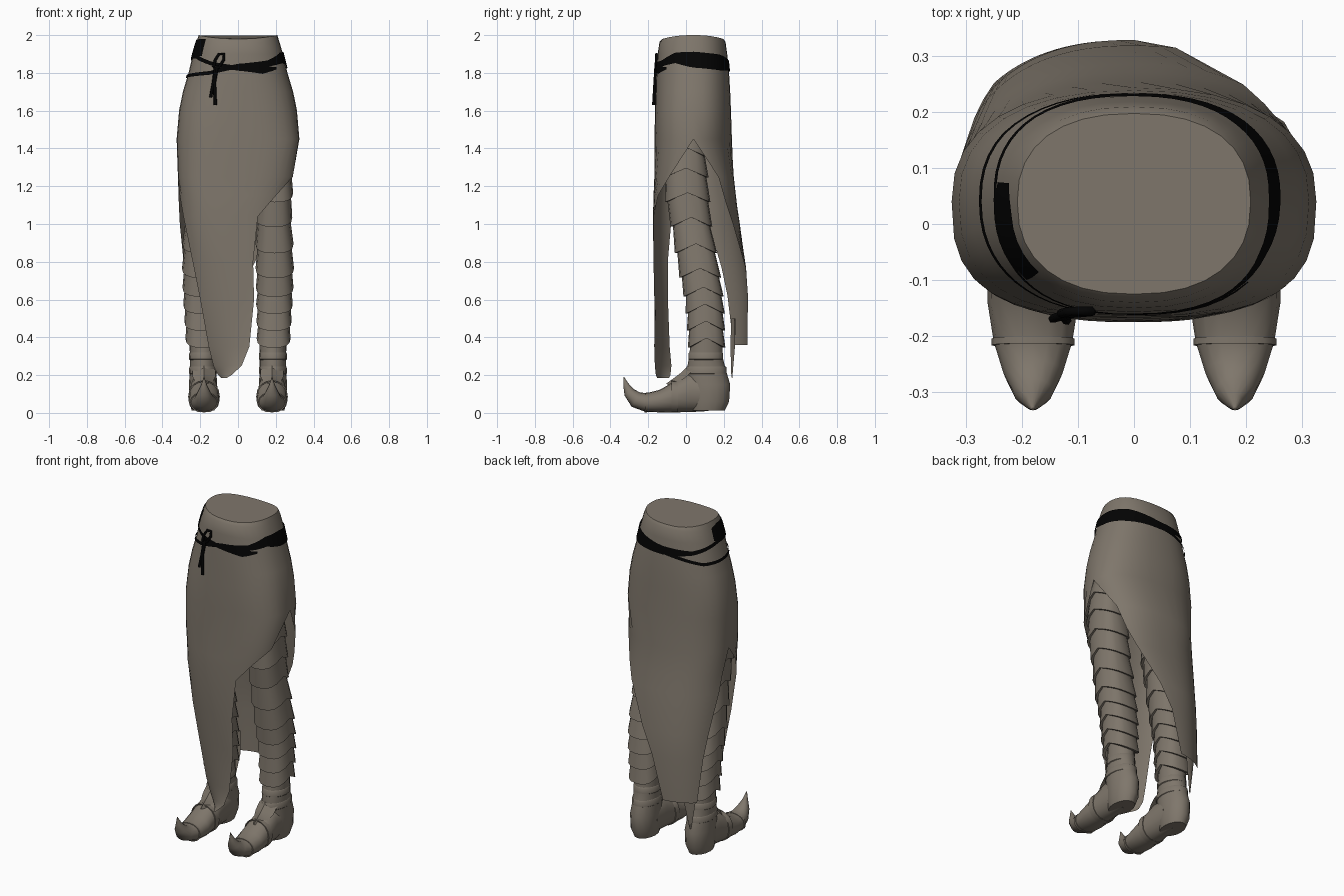
import bpy, bmesh
from math import sin, cos, acos, pi, radians, copysign, atan2
from mathutils import Vector

cube = bpy.data.objects.get("Cube")
if cube:
    bpy.data.objects.remove(cube, do_unlink=True)


def material(name, rgb):
    m = bpy.data.materials.new(name)
    m.use_nodes = True
    m.diffuse_color = (*rgb, 1)
    bsdf = m.node_tree.nodes["Principled BSDF"]
    bsdf.inputs["Base Color"].default_value = (*rgb, 1)
    bsdf.inputs["Roughness"].default_value = 0.8
    return m


CLOTH = material("taupe cloth", (0.212, 0.183, 0.148))
BLACK = material("black sash", (0.001, 0.001, 0.001))


def loft(bm, rows, closed=False, caps=False):
    """Bridge rows of points with quads."""
    vs = [[bm.verts.new(p) for p in r] for r in rows]
    n = len(rows[0])
    for a, b in zip(vs, vs[1:]):
        for i in range(n if closed else n - 1):
            j = (i + 1) % n
            bm.faces.new((a[i], a[j], b[j], b[i]))
    if caps:
        bm.faces.new(vs[0])
        bm.faces.new(vs[-1][::-1])


def finish(bm, name, mat, angle=40):
    bmesh.ops.remove_doubles(bm, verts=bm.verts, dist=0.0005)
    bmesh.ops.recalc_face_normals(bm, faces=bm.faces)
    me = bpy.data.meshes.new(name)
    bm.to_mesh(me)
    bm.free()
    ob = bpy.data.objects.new(name, me)
    bpy.context.collection.objects.link(ob)
    me.materials.append(mat)
    bpy.ops.object.select_all(action="DESELECT")
    ob.select_set(True)
    bpy.context.view_layer.objects.active = ob
    bpy.ops.object.shade_smooth_by_angle(angle=radians(angle))


def spow(v, p):
    return copysign(abs(v) ** p, v)


# Skirt: rounded oval section, boxier at the front of the thighs
CY, HALF = 0.04, 16


def roundness(z, side):
    return 0.85 if side > 0 else 0.64 + 0.21 * min(1, abs(z - 1.32) / 0.45)


def oval(t, z, rx, front, back):
    c, s = cos(t), sin(t)
    p = roundness(z, s)
    return Vector((spow(c, p) * rx, CY + spow(s, p) * (front if s < 0 else back), z))


def angle_at(x, rx, p):
    return acos(spow(max(-1, min(1, x / rx)), 1 / p))


# height, half width, front depth, back depth
HIP = [(1.99, 0.208, 0.165, 0.157), (1.965, 0.219, 0.18, 0.169), (1.9, 0.238, 0.19, 0.178),
       (1.8, 0.262, 0.197, 0.188), (1.7, 0.292, 0.2, 0.194),
       (1.6, 0.312, 0.204, 0.198), (1.45, 0.325, 0.207, 0.203)]
# height, left edge x, right edge x, half width, depth, inward skew of the far edge
FRONT = [(1.45, -0.325, 0.325, 0.325, 0.207, 0), (1.25, -0.318, 0.29, 0.318, 0.208, 0),
         (1.15, -0.308, 0.2, 0.315, 0.212, 0), (1.04, -0.289, 0.105, 0.315, 0.215, 0),
         (0.8, -0.24, 0.08, 0.315, 0.215, 0.02), (0.6, -0.2, 0.085, 0.31, 0.212, 0.04),
         (0.35, -0.155, 0.06, 0.31, 0.21, 0.065), (0.25, -0.13, 0.02, 0.3, 0.205, 0.075),
         (0.2, -0.105, -0.035, 0.3, 0.2, 0.07), (0.185, -0.09, -0.06, 0.3, 0.195, 0.06)]
BACK = [(1.45, -0.325, 0.325, 0.325, 0.203, 0), (1.25, -0.318, 0.27, 0.318, 0.213, 0),
        (1.1, -0.313, 0.232, 0.318, 0.23, 0), (1.0, -0.308, 0.195, 0.318, 0.245, 0),
        (0.77, -0.285, 0.075, 0.318, 0.278, 0), (0.62, -0.27, 0, 0.32, 0.288, 0),
        (0.36, -0.25, -0.07, 0.33, 0.288, 0)]


def panel_row(z, xa, xb, rx, ry, skew, side):
    a, b = (angle_at(x, rx, roundness(z, side)) for x in (xa, xb))
    row = [oval(side * (a + (b - a) * i / HALF), z, rx, ry, ry) for i in range(HALF + 1)]
    for i, p in enumerate(row):
        p.y += skew * (1 - i / HALF)
    return row


bm = bmesh.new()
rings = [[oval(pi * i / HALF, *p) for i in range(2 * HALF)] for p in HIP]
for i, p in enumerate(rings[0]):
    p.z += 0.01 * cos(2 * pi * i / HALF)
loft(bm, rings, closed=True)
loft(bm, [panel_row(*r, -1) for r in FRONT])
loft(bm, [panel_row(*r, 1) for r in BACK])
finish(bm, "skirt", CLOTH, 60)

bm = bmesh.new()
bm.faces.new([bm.verts.new(p) for p in rings[0]])
finish(bm, "waist_cap", CLOTH)

# Narrow loose strip of cloth behind the right heel
bm = bmesh.new()
loft(bm, [[(-0.24, 0.24, 0.5), (-0.2, 0.262, 0.5), (-0.16, 0.255, 0.5)],
          [(-0.23, 0.235, 0.36), (-0.2, 0.26, 0.36), (-0.165, 0.26, 0.36)],
          [(-0.205, 0.24, 0.19), (-0.2, 0.245, 0.185), (-0.195, 0.245, 0.19)]])
finish(bm, "back_strip", CLOTH)


# Sash: ribbons wrapped round the hips
def on_hip(deg, z, off=0.006):
    for a, b in zip(HIP, HIP[1:]):
        if a[0] >= z >= b[0]:
            k = (a[0] - z) / (a[0] - b[0])
            return oval(radians(deg), z, *[p + (q - p) * k + off for p, q in zip(a[1:], b[1:])])


def ribbon(name, keys):
    rows = []
    for (d0, z0, h0), (d1, z1, h1) in zip(keys, keys[1:]):
        steps = max(2, int(abs(d1 - d0) / 6))
        for i in range(steps + 1):
            k = i / steps
            d, z, h = d0 + (d1 - d0) * k, z0 + (z1 - z0) * k, h0 + (h1 - h0) * k
            rows.append([on_hip(d, z + h * j) for j in (1, 0, -1)])
    bm = bmesh.new()
    loft(bm, rows)
    finish(bm, name, BLACK)


ribbon("sash_main", [(-180, 1.78, 0.008), (-120, 1.8, 0.01), (-90, 1.835, 0.013),
                     (-55, 1.85, 0.016), (-25, 1.88, 0.028), (0, 1.87, 0.042), (45, 1.855, 0.042),
                     (90, 1.835, 0.025), (130, 1.845, 0.012), (160, 1.87, 0.01), (180, 1.885, 0.01)])
ribbon("sash_lower", [(70, 1.84, 0.012), (110, 1.81, 0.01), (145, 1.78, 0.009), (180, 1.78, 0.008)])
ribbon("sash_cross", [(180, 1.885, 0.01), (210, 1.885, 0.01), (240, 1.85, 0.01),
                      (270, 1.825, 0.013), (295, 1.815, 0.02), (318, 1.825, 0.006)])
ribbon("sash_knot", [(172, 1.93, 0.035), (185, 1.93, 0.048), (200, 1.93, 0.048), (222, 1.935, 0.045)])


# Bow: a loop and two hanging tails
def cord(name, pts, r):
    cu = bpy.data.curves.new(name, "CURVE")
    cu.dimensions = "3D"
    cu.bevel_depth, cu.bevel_resolution = r, 1
    sp = cu.splines.new("POLY")
    sp.points.add(len(pts) - 1)
    for p, (x, z) in zip(sp.points, pts):
        p.co = (x, -0.155 - 0.06 * (1.9 - z), z, 1)
    cu.materials.append(BLACK)
    bpy.context.collection.objects.link(bpy.data.objects.new(name, cu))


cord("bow_loop", [(-0.13, 1.83), (-0.12, 1.87), (-0.1, 1.9), (-0.075, 1.9), (-0.075, 1.87),
                  (-0.1, 1.83), (-0.13, 1.82)], 0.008)
cord("bow_tail_long", [(-0.11, 1.84), (-0.125, 1.75), (-0.12, 1.63)], 0.009)
cord("bow_tail_short", [(-0.12, 1.83), (-0.13, 1.75), (-0.145, 1.67)], 0.008)


def ring(cx, cy, z, rx, ry, peak=0, p=1, n=16):
    """Oval ring, raised to a point at both sides; smaller p is boxier."""
    return [Vector((cx + rx * spow(cos(t), p), cy + ry * spow(sin(t), p),
                    z + peak * (1 - 2 * abs(spow(sin(t), p)))))
            for t in (2 * pi * i / n for i in range(n))]


def sample(table, z):
    for a, b in zip(table, table[1:]):
        if a[0] >= z >= b[0]:
            k = (a[0] - z) / (a[0] - b[0])
            return [p + (q - p) * k for p, q in zip(a[1:], b[1:])]


# height, centre x, centre y, half width, half depth
LEG = [(1.6, 0.16, 0.02, 0.09, 0.1), (1.4, 0.19, 0.0, 0.095, 0.105), (1.2, 0.195, 0.0, 0.094, 0.12),
       (1.0, 0.19, 0.03, 0.092, 0.105), (0.8, 0.195, 0.065, 0.098, 0.108), (0.6, 0.194, 0.1, 0.094, 0.1),
       (0.35, 0.188, 0.11, 0.084, 0.094), (0.3, 0.188, 0.11, 0.084, 0.094)]
HEMS = [1.55, 1.38, 1.27, 1.14, 1.01, 0.87, 0.74, 0.64, 0.55, 0.46, 0.37]
# height, centre y, half width, half depth
SHAFT = [(0.42, 0.11, 0.072, 0.082), (0.3, 0.105, 0.07, 0.088), (0.22, 0.108, 0.07, 0.105),
         (0.15, 0.122, 0.075, 0.112), (0.06, 0.122, 0.073, 0.106), (0.012, 0.115, 0.06, 0.09)]
# centre y, centre z, half width, half height
FOOT = [(0.12, 0.11, 0.07, 0.1), (0.02, 0.108, 0.074, 0.104), (-0.06, 0.085, 0.08, 0.082),
        (-0.14, 0.062, 0.081, 0.06), (-0.21, 0.055, 0.07, 0.05), (-0.265, 0.07, 0.053, 0.044),
        (-0.3, 0.108, 0.034, 0.03), (-0.318, 0.15, 0.014, 0.015), (-0.33, 0.19, 0.002, 0.002)]
FOOT_X = 0.18


def foot_ring(i, grow=0.0, shift=0.0):
    y, z, w, h = FOOT[i]
    a, b = FOOT[max(i - 1, 0)], FOOT[min(i + 1, len(FOOT) - 1)]
    tilt = atan2(b[1] - a[1], a[0] - b[0]) if i > 3 else 0
    out = []
    for k in range(16):
        t = 2 * pi * k / 16
        v = (h + grow) * spow(sin(t), 0.85)
        p = Vector((FOOT_X + (w + grow) * cos(t), y + shift + v * sin(tilt), z + v * cos(tilt)))
        p.z = max(p.z, 0.003)
        out.append(p)
    return out


def mirrored(rows, s):
    return [[(p.x * s, p.y, p.z) for p in r] for r in rows]


for side, s in (("left", 1), ("right", -1)):
    # Overlapping leg plates, each slightly flared at its pointed hem
    bm = bmesh.new()
    for top, low in zip(HEMS, HEMS[1:]):
        cx, cy, rx, ry = sample(LEG, top)
        bx, by, rx2, ry2 = sample(LEG, low)
        loft(bm, mirrored([ring(cx, cy, top + 0.01, rx - 0.008, ry - 0.008, 0.025, 0.75),
                           ring(bx, by, low, rx2 + 0.005, ry2 + 0.005, 0.025, 0.75),
                           ring(bx, by, low + 0.003, rx2 - 0.012, ry2 - 0.012, 0.025, 0.75)], s), True)
    finish(bm, side + "_leg_plates", CLOTH, 35)

    # Boot shaft with heel, and foot with a curled toe
    bm = bmesh.new()
    loft(bm, mirrored([ring(FOOT_X + 0.005, cy, z, rx, ry) for z, cy, rx, ry in SHAFT], s), True, True)
    finish(bm, side + "_boot_shaft", CLOTH, 60)
    bm = bmesh.new()
    loft(bm, mirrored([foot_ring(i) for i in range(len(FOOT))], s), True, True)
    finish(bm, side + "_boot_foot", CLOTH, 60)

    # Thin straps over the instep and toes, and round the ankle
    bm = bmesh.new()
    for i, d in ((2, 0.018), (4, 0.006)):
        loft(bm, mirrored([foot_ring(i, 0.0, d), foot_ring(i, 0.004, d),
                           foot_ring(i, 0.004, -d), foot_ring(i, -0.002, -d)], s), True)
    for z in (0.3, 0.225):
        cy, rx, ry = sample(SHAFT, z)
        loft(bm, mirrored([ring(FOOT_X + 0.005, cy, z + dz, rx + g, ry + g)
                           for dz, g in ((0.02, 0), (0.016, 0.003), (-0.016, 0.004), (-0.02, 0))], s), True)
    finish(bm, side + "_boot_straps", CLOTH, 35)

    # Pointed tongue standing off the instep
    bm = bmesh.new()
    loft(bm, mirrored([[Vector((FOOT_X + k * w, y + 0.03 * abs(k), z - 0.02 * abs(k))) for k in (-1, 0, 1)]
                       for y, z, w in ((0.01, 0.25, 0.06), (-0.03, 0.21, 0.06),
                                       (-0.07, 0.18, 0.045), (-0.105, 0.155, 0.006))], s))
    finish(bm, side + "_boot_tongue", CLOTH, 60)
